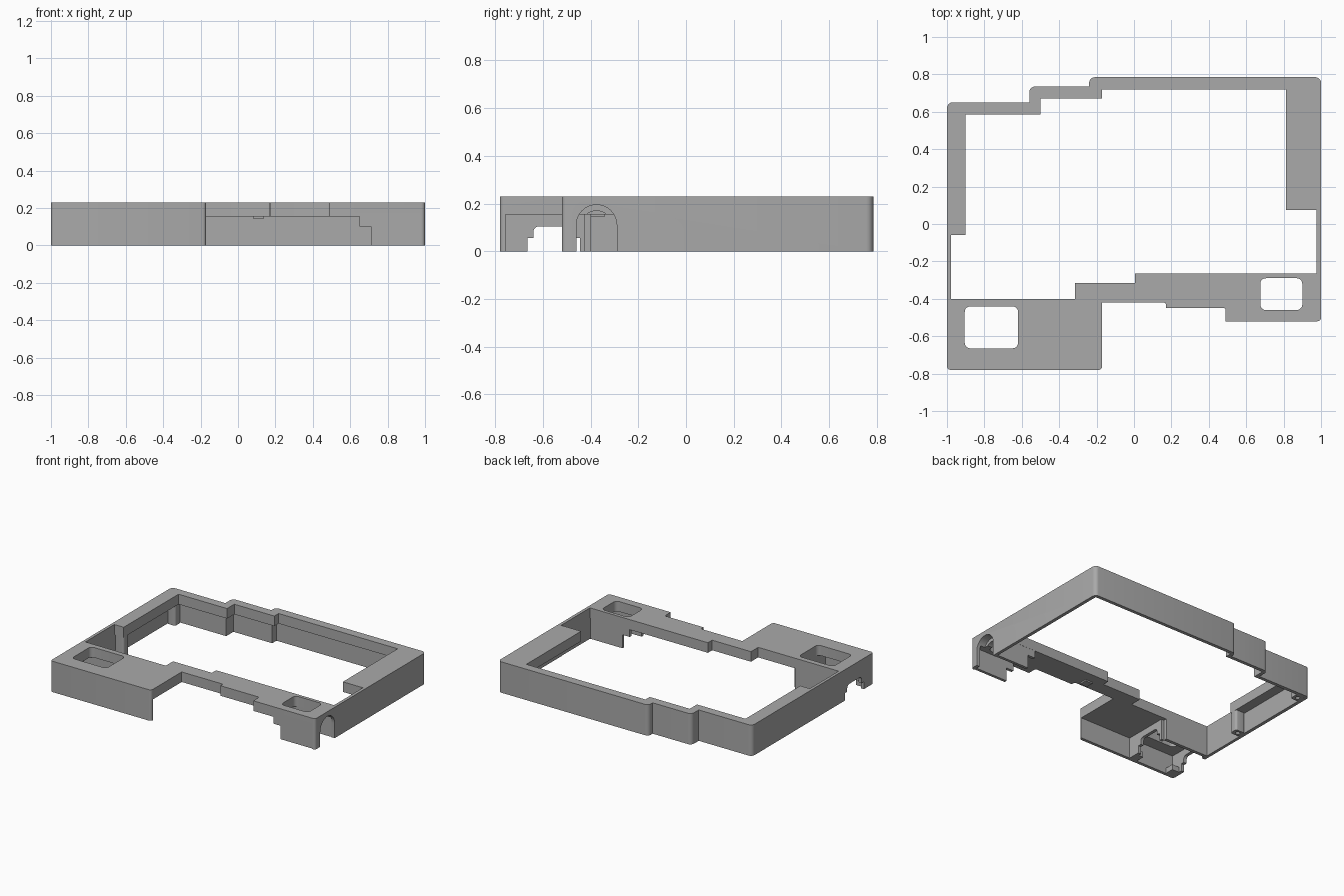
import bpy, math
from mathutils import Vector

if "Cube" in bpy.data.objects:
    bpy.data.objects.remove(bpy.data.objects["Cube"])

grey = bpy.data.materials.new("mid_grey")
grey.use_nodes = True
GREY = (0.4, 0.4, 0.4, 1)
grey.diffuse_color = GREY
grey.node_tree.nodes["Principled BSDF"].inputs["Base Color"].default_value = GREY

H, SLAB, T = 0.23, 0.155, 0.025


def rounded(points, steps=5):
    """Round the corners of an outline; a third value gives the radius."""
    out = []
    for i, p in enumerate(points):
        c = Vector(p[:2])
        r = p[2] if len(p) > 2 else 0
        if not r:
            out.append(c)
            continue
        a = c + (Vector(points[i - 1][:2]) - c).normalized() * r
        b = c + (Vector(points[(i + 1) % len(points)][:2]) - c).normalized() * r
        mid = a + b - c
        for k in range(steps + 1):
            t = k / steps * math.pi / 2
            out.append(mid + (a - mid) * math.cos(t) + (b - mid) * math.sin(t))
    return out


def prism(name, points, lo, hi, axis="z"):
    """Extrude an outline along an axis."""
    place = {"x": lambda p, h: (h, p[0], p[1]),
             "y": lambda p, h: (p[0], h, p[1]),
             "z": lambda p, h: (p[0], p[1], h)}[axis]
    pts = rounded(points)
    n = len(pts)
    verts = [place(p, h) for h in (lo, hi) for p in pts]
    faces = [list(range(n))[::-1], list(range(n, 2 * n))]
    faces += [[i, (i + 1) % n, n + (i + 1) % n, n + i] for i in range(n)]
    if axis == "y":
        faces = [f[::-1] for f in faces]
    me = bpy.data.meshes.new(name)
    me.from_pydata(verts, [], faces)
    me.materials.append(grey)
    ob = bpy.data.objects.new(name, me)
    bpy.context.collection.objects.link(ob)
    return ob


def rect(x0, x1, y0, y1, r=0):
    return [(x0, y0, r), (x1, y0, r), (x1, y1, r), (x0, y1, r)]


def cut(target, cutter):
    """Subtract the cutter and remove it."""
    mod = target.modifiers.new("cut", "BOOLEAN")
    mod.operation, mod.solver, mod.object = "DIFFERENCE", "EXACT", cutter
    bpy.context.view_layer.objects.active = target
    bpy.ops.object.modifier_apply(modifier=mod.name)
    bpy.data.objects.remove(cutter)


def arch(mid, r, top):
    """Round-topped doorway outline."""
    pts = [(mid - r, -0.1), (mid + r, -0.1)]
    for k in range(17):
        a = math.pi * k / 16
        pts.append((mid + r * math.cos(a), top - r + r * math.sin(a)))
    return pts


# Frame body
R = 0.03
frame = prism("case_frame", [
    (-1, -0.78, 0.02), (-0.17, -0.78, 0.02), (-0.17, -0.42), (0.17, -0.42, 0.01),
    (0.17, -0.45), (0.49, -0.45, 0.01), (0.49, -0.52), (1, -0.52, 0.02),
    (1, 0.785, R), (-0.24, 0.785, R), (-0.24, 0.735), (-0.56, 0.735, R),
    (-0.56, 0.65), (-1, 0.65, R)], 0, H)

# Hollow underside, open along the front middle
cut(frame, prism("hollow", [
    (-0.975, -0.757), (-0.1, -0.757), (-0.1, -0.6), (0.975, -0.6),
    (0.975, 0.76), (-0.215, 0.76), (-0.215, 0.71), (-0.535, 0.71),
    (-0.535, 0.625), (-0.975, 0.625)], -0.1, SLAB))

# Central opening
cut(frame, prism("opening", [
    (-0.978, -0.4), (-0.315, -0.4), (-0.315, -0.315), (0.005, -0.315),
    (0.005, -0.265), (0.977, -0.265), (0.977, 0.075), (0.812, 0.075),
    (0.812, 0.72), (-0.17, 0.72), (-0.17, 0.67), (-0.5, 0.67),
    (-0.5, 0.585), (-0.9, 0.585), (-0.9, -0.06), (-0.978, -0.06)], -0.1, H + 0.1))

# Top windows
cut(frame, prism("left_window", rect(-0.905, -0.62, -0.665, -0.44, 0.03), 0.1, 0.4))
cut(frame, prism("right_window", rect(0.675, 0.9, -0.46, -0.29, 0.03), 0.1, 0.4))

# Side ports
cut(frame, prism("round_port", arch(-0.375, 0.085, 0.195), 0.94, 1.1, "x"))
cut(frame, prism("round_port_bore", arch(-0.375, 0.065, 0.17), 0.85, 0.96, "x"))
DOOR = [(-0.665, 0), (-0.665, 0.055), (-0.64, 0.055), (-0.64, 0.105, 0.025),
        (-0.47, 0.105, 0.025), (-0.47, 0.055), (-0.445, 0.055), (-0.445, 0)]
door_cutter = [(p[0], p[1] or -0.1, *p[2:]) for p in reversed(DOOR)]
cut(frame, prism("square_port", door_cutter, -1.1, -0.95, "x"))

# Stepped walls around the right bay
step = [(0.976, 0), (0.976, SLAB), (0.65, SLAB), (0.65, 0.1), (0.71, 0.1), (0.71, 0)]
for name, y in (("right_bay_front_wall", -0.513), ("right_bay_back_wall", -0.287)):
    prism(name, step[::-1], y, y + 0.021, "y")

# Walls around the left bay
prism("left_bay_back_wall", rect(-0.977, -0.62, -0.424, -0.4), 0, SLAB)
divider = [(-0.757, 0), (-0.757, SLAB), (-0.424, SLAB), (-0.424, 0)]
prism("left_bay_divider", (divider + DOOR[::-1])[::-1], -0.62, -0.597, "x")

# Screw posts and small tabs
posts = {"strip_end_post": (-0.977, -0.9, -0.06, 0.0),
         "back_corner_post": (-0.977, -0.91, 0.56, 0.627)}
for name, box in posts.items():
    post = prism(name, rect(*box, 0.015), 0, SLAB)
    x, y = (box[0] + box[1]) / 2, (box[2] + box[3]) / 2
    cut(post, prism("screw_hole", rect(x - 0.015, x + 0.015, y - 0.015, y + 0.015, 0.014), -0.1, 0.08))
for name, x in (("outer_front_tab", -0.977), ("inner_front_tab", -0.66)):
    prism(name, rect(x, x + 0.06, -0.757, -0.69), 0, 0.04)
prism("strip_tab", rect(0.08, 0.14, -0.4, -0.34), 0.145, SLAB)

# Smooth the rounded corners only
for ob in bpy.context.scene.objects:
    if ob.type == "MESH":
        bpy.ops.object.select_all(action="DESELECT")
        ob.select_set(True)
        bpy.context.view_layer.objects.active = ob
        bpy.ops.object.shade_smooth_by_angle(angle=math.radians(30))
